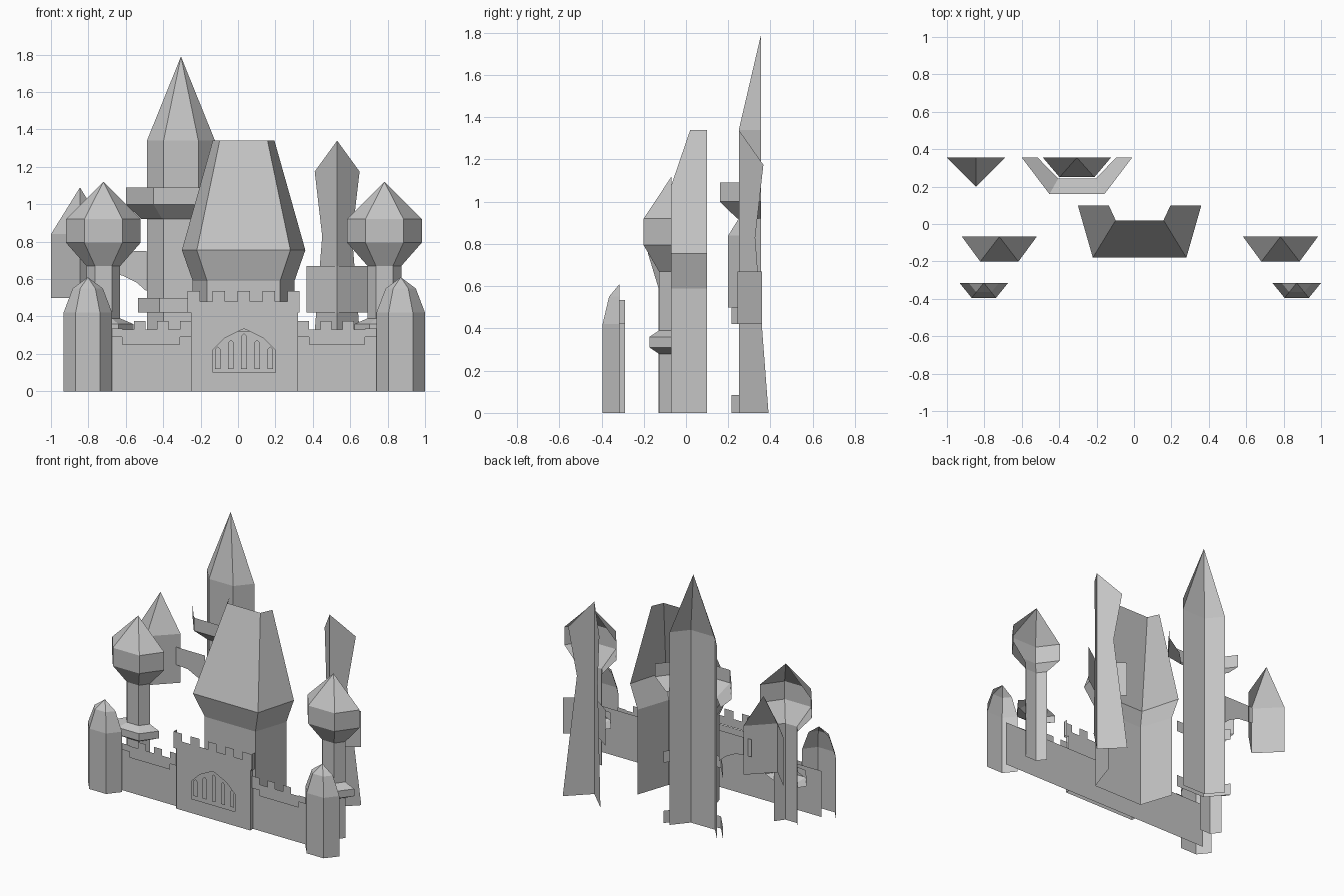
import bpy, bmesh

cube = bpy.data.objects.get("Cube")
if cube:
    bpy.data.objects.remove(cube, do_unlink=True)

GREY = (0.55, 0.55, 0.55, 1.0)
stone = bpy.data.materials.new("stone_grey")
stone.use_nodes = True
stone.diffuse_color = GREY
stone.node_tree.nodes["Principled BSDF"].inputs["Base Color"].default_value = GREY


def finish(name, bm):
    bmesh.ops.remove_doubles(bm, verts=bm.verts, dist=0.0005)
    mesh = bpy.data.meshes.new(name)
    bm.to_mesh(mesh)
    bm.free()
    mesh.materials.append(stone)
    obj = bpy.data.objects.new(name, mesh)
    bpy.context.collection.objects.link(obj)
    return obj


def shell(name, cx, back, rings):
    """Open-backed half tower; each ring is (z, half width, front half width, depth)."""
    bm = bmesh.new()
    rows = []
    for z, half, front, depth in rings:
        outline = [(-half, 0), (-front, -depth), (front, -depth), (half, 0)]
        rows.append([bm.verts.new((cx + x, back + y, z)) for x, y in outline])
    for low, high in zip(rows, rows[1:]):
        for i in range(3):
            bm.faces.new((low[i], low[i + 1], high[i + 1], high[i]))
    return finish(name, bm)


def scaled(ring, steps):
    """Scale one ring shape by (z, factor) steps."""
    return [(z, *(v * f for v in ring)) for z, f in steps]


def plate(name, outline, depth):
    """Flat or folded sheet; depth gives y from x."""
    bm = bmesh.new()
    bm.faces.new([bm.verts.new((x, depth(x), z)) for x, z in outline])
    return finish(name, bm)


def flat(name, outline, y):
    return plate(name, outline, lambda x: y)


def rect(x0, x1, z0, z1):
    return [(x0, z0), (x1, z0), (x1, z1), (x0, z1)]


def battlement(x0, x1, count, top, notch, low_end=None):
    """Crenellated upper edge running from x1 back to x0."""
    step = (x1 - x0) / count
    points = []
    for i in reversed(range(count)):
        z = top if i % 2 == 0 else notch
        if i == low_end:
            z -= 0.04
        points += [(x0 + (i + 1) * step, z), (x0 + i * step, z)]
    return points


# Curtain wall and parapets
WALL_Y = -0.29
flat("curtain_wall", rect(-0.84, 0.86, 0, 0.32), WALL_Y)
for side, x0, x1, low in (("right", -0.68, -0.25, 0), ("left", 0.32, 0.74, 6)):
    edge = [(x0, 0.29), (x0 + 0.06, 0.29), (x0 + 0.06, 0.25),
            (x1 - 0.06, 0.25), (x1 - 0.06, 0.29), (x1, 0.29)]
    flat(side + "_parapet", edge + battlement(x0, x1, 7, 0.375, 0.33, low), WALL_Y - 0.015)

# Front corner towers
for side, cx in (("right", -0.803), ("left", 0.87)):
    shell(side + "_corner_tower", cx, -0.315, scaled(
        (0.13, 0.065, 0.08), [(0, 1), (0.42, 1), (0.55, 0.62), (0.61, 0)]))

# Gatehouse with arched opening
GATE_Y = -0.32
arch = [(-0.135, 0.22), (-0.07, 0.285), (0.032, 0.335), (0.135, 0.285), (0.2, 0.22)]
flat("gatehouse_front", [(-0.25, 0), (-0.135, 0)] + arch +
     [(0.2, 0), (0.32, 0), (0.32, 0.42), (-0.25, 0.42)], GATE_Y)
flat("gate_threshold", rect(-0.135, 0.2, 0, 0.1), GATE_Y)
flat("gatehouse_parapet", [(-0.27, 0.42), (0.33, 0.42)] +
     battlement(-0.27, 0.33, 9, 0.535, 0.48), GATE_Y - 0.005)
for side, sign in (("right", -1), ("left", 1)):
    for part, half, z0, z1 in (("side", 0.285, 0, 0.42), ("parapet_side", 0.3, 0.42, 0.535)):
        bm = bmesh.new()
        x = 0.033 + sign * half
        corners = [(GATE_Y, z0), (WALL_Y, z0), (WALL_Y, z1), (GATE_Y, z1)]
        bm.faces.new([bm.verts.new((x, y, z)) for y, z in corners])
        finish(f"gatehouse_{side}_{part}", bm)

# Portcullis bars
for i in range(5):
    x = 0.032 + (i - 2) * 0.07
    top = 0.31 - abs(i - 2) * 0.035
    flat(f"portcullis_bar_{i + 1}",
         [(x - 0.015, 0.12), (x + 0.015, 0.12), (x + 0.015, top - 0.015),
          (x, top), (x - 0.015, top - 0.015)], GATE_Y + 0.008)

# Central keep
shell("central_keep", 0.03, 0.10, [
    (0, 0.272, 0.195, 0.23), (0.59, 0.272, 0.195, 0.23),
    (0.755, 0.33, 0.25, 0.28), (1.34, 0.165, 0.128, 0.08)])

# Bulb-topped towers with a low ring balcony
COLUMN = (0.09, 0.045, 0.06)
BULB = (0.2, 0.102, 0.133)
RING = (0.16, 0.08, 0.105)
for side, cx in (("right", -0.72), ("left", 0.783)):
    shell(side + "_bulb_tower", cx, -0.068,
          scaled(COLUMN, [(0, 1), (0.67, 1)]) +
          scaled(BULB, [(0.795, 1), (0.92, 1), (1.12, 0)]))
    shell(side + "_ring_balcony", cx, -0.068,
          scaled(COLUMN, [(0.28, 1)]) + scaled(RING, [(0.31, 1), (0.36, 1)]) +
          scaled(COLUMN, [(0.39, 1)]))

# Tall rear tower with collars and balcony
TALL_X, REAR_Y = -0.305, 0.355
shell("tall_tower", TALL_X, REAR_Y, scaled(
    (0.182, 0.093, 0.105), [(0, 1), (1.34, 1), (1.79, 0)]))
shell("tall_tower_balcony", TALL_X, REAR_Y, [
    (0.92, 0.21, 0.1, 0.112), (1.0, 0.295, 0.147, 0.195), (1.09, 0.295, 0.147, 0.195)])
for part, z0, z1 in (("foot", 0, 0.085), ("collar", 0.42, 0.5)):
    shell("tall_tower_" + part, TALL_X, REAR_Y, scaled(
        (0.23, 0.115, 0.14), [(z0, 1), (z1, 1)]))

# Hanging turret and its bridge
shell("hanging_turret", -0.845, REAR_Y, scaled(
    (0.155, 0, 0.155), [(0.5, 1), (0.84, 1), (1.09, 0)]))
flat("bridge", [(-0.74, 0.75), (-0.74, 0.63), (-0.62, 0.62), (-0.54, 0.58),
                (-0.49, 0.535), (-0.49, 0.75)], 0.335)

# Folded rear tower, each half mirrored about its front edge
FOLD_X, FOLD_Y = 0.53, 0.25
blade = [(0, 0), (0.145, 0), (0.08, 0.83), (0.12, 1.175), (0, 1.34)]
for side, sign in (("right", -1), ("left", 1)):
    for part, outline, slope in (("tower", blade, 0.97),
                                 ("band", rect(0, 0.165, 0.42, 0.67), 0.7)):
        start = FOLD_Y - (0.005 if part == "band" else 0)
        plate(f"folded_{part}_{side}", [(FOLD_X + sign * x, z) for x, z in outline][::sign],
              lambda x: start + slope * abs(x - FOLD_X))
